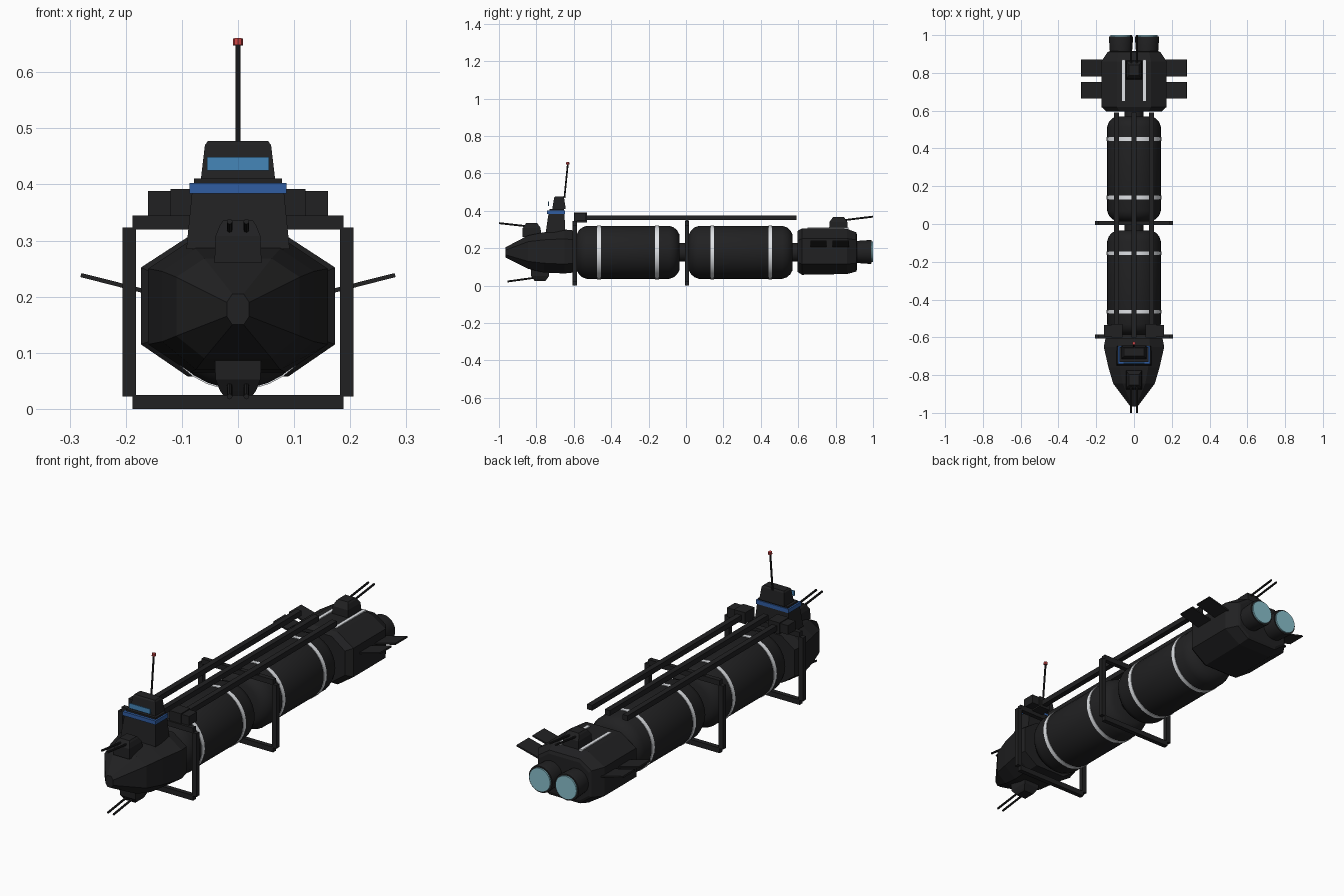
import bpy, bmesh, math
from mathutils import Vector

if "Cube" in bpy.data.objects:
    bpy.data.objects.remove(bpy.data.objects["Cube"])


def material(name, rgb):
    m = bpy.data.materials.new(name)
    m.diffuse_color = (*rgb, 1)
    m.use_nodes = True
    m.node_tree.nodes["Principled BSDF"].inputs["Base Color"].default_value = m.diffuse_color
    return m


DARK = material("dark_hull", (0.015, 0.015, 0.016))
WHITE = material("white_paint", (0.75, 0.77, 0.8))
BLUE = material("blue_trim", (0.03, 0.11, 0.36))
GLASS = material("window_blue", (0.06, 0.24, 0.48))
GLOW = material("engine_glow", (0.25, 0.52, 0.6))
RED = material("red_light", (0.6, 0.06, 0.06))


def finish(name, bm, mat, smooth=False):
    bmesh.ops.recalc_face_normals(bm, faces=bm.faces)
    me = bpy.data.meshes.new(name)
    bm.to_mesh(me)
    bm.free()
    me.materials.append(mat)
    ob = bpy.data.objects.new(name, me)
    bpy.context.collection.objects.link(ob)
    if smooth:
        bpy.ops.object.select_all(action='DESELECT')
        ob.select_set(True)
        bpy.context.view_layer.objects.active = ob
        bpy.ops.object.shade_smooth_by_angle(angle=math.radians(35))
    return ob


def skin(name, rings, mat, smooth=False):
    """Join equal-length rings of points into a capped solid."""
    bm = bmesh.new()
    loops = [[bm.verts.new(p) for p in r] for r in rings]
    n = len(loops[0])
    for a, b in zip(loops, loops[1:]):
        for i in range(n):
            bm.faces.new((a[i], a[(i + 1) % n], b[(i + 1) % n], b[i]))
    bm.faces.new(loops[0])
    bm.faces.new(loops[-1])
    return finish(name, bm, mat, smooth)


def box(name, x, y, z, mat=DARK, top=None):
    """Box from ranges; top = (x range, y range) of the upper face for a taper."""
    tx, ty = top or (x, y)
    ring = lambda x, y, h: [(x[0], y[0], h), (x[1], y[0], h), (x[1], y[1], h), (x[0], y[1], h)]
    return skin(name, [ring(x, y, z[0]), ring(tx, ty, z[1])], mat)


def octagon_hull(name, sections):
    """Sections: y, half width, z low, z high, flat half width, side z low, side z high."""
    rings = []
    for y, w, z0, z1, f, s0, s1 in sections:
        rings.append([(f, y, z0), (w, y, s0), (w, y, s1), (f, y, z1),
                      (-f, y, z1), (-w, y, s1), (-w, y, s0), (-f, y, z0)])
    return skin(name, rings, DARK)


def lathe(name, profile, cx, cz, mat=DARK, n=32):
    """Turn (y, radius) pairs about an axis along y."""
    rings = [[(cx + r * math.cos(2 * math.pi * i / n), y, cz + r * math.sin(2 * math.pi * i / n))
              for i in range(n)] for y, r in profile]
    return skin(name, rings, mat, True)


def rod(name, a, b, r, mat=DARK, n=8):
    a, b = Vector(a), Vector(b)
    q = (b - a).to_track_quat('Z', 'Y')
    ring = [q @ Vector((r * math.cos(2 * math.pi * i / n), r * math.sin(2 * math.pi * i / n), 0)) for i in range(n)]
    return skin(name, [[a + p for p in ring], [b + p for p in ring]], mat, True)


SIDES = (("right", 1), ("left", -1))


def span(s, a, b):
    return tuple(sorted((s * a, s * b)))


# Faceted nose hull
octagon_hull("nose_hull", [
    (-0.965, 0.02, 0.15, 0.205, 0.01, 0.165, 0.19),
    (-0.845, 0.11, 0.09, 0.268, 0.06, 0.13, 0.235),
    (-0.76, 0.135, 0.07, 0.285, 0.075, 0.12, 0.245),
    (-0.65, 0.16, 0.065, 0.30, 0.085, 0.115, 0.25),
    (-0.60, 0.15, 0.07, 0.295, 0.08, 0.12, 0.245)])
lathe("nose_coupling", [(-0.61, 0.09), (-0.56, 0.09)], 0, 0.18)

# Fuel tanks with white bands
for label, y0, y1, bands in (("front", -0.585, -0.035, (-0.465, -0.155)),
                             ("rear", 0.015, 0.57, (0.14, 0.45))):
    ends = [(0, 0.095), (0.012, 0.117), (0.03, 0.133), (0.055, 0.142)]
    prof = [(y0 + d, r) for d, r in ends] + [(y1 - d, r) for d, r in reversed(ends)]
    lathe(label + "_fuel_tank", prof, 0, 0.178)
    for k, y in enumerate(bands):
        lathe(f"{label}_tank_band_{k + 1}", [(y - 0.01, 0.1445), (y + 0.01, 0.1445)], 0, 0.178, WHITE)
lathe("middle_coupling", [(-0.05, 0.05), (0.03, 0.05)], 0, 0.178)
lathe("rear_coupling", [(0.55, 0.05), (0.62, 0.05)], 0, 0.178)

# Support frames around the tanks
for label, y in (("front", -0.595), ("middle", 0.005)):
    yr = (y - 0.011, y + 0.011)
    box(label + "_frame_bottom", (-0.188, 0.188), yr, (0, 0.025))
    box(label + "_frame_top", (-0.188, 0.188), yr, (0.32, 0.345))
    for side, s in SIDES:
        box(f"{label}_frame_post_{side}", span(s, 0.182, 0.206), yr, (0.022, 0.323))

# Long roof rails and their front housings
for label, x in (("left", -0.093), ("centre", 0), ("right", 0.093)):
    box(label + "_roof_rail", (x - 0.013, x + 0.013), (-0.6, 0.59), (0.35, 0.375))
    box(label + "_rail_foot", (x - 0.013, x + 0.013), (-0.003, 0.013), (0.34, 0.355))
for side, s in SIDES:
    box("rail_housing_" + side, span(s, 0.06, 0.12), (-0.60, -0.53), (0.338, 0.392))
    box("rail_housing_outer_" + side, span(s, 0.12, 0.16), (-0.595, -0.535), (0.345, 0.388))

# Engine block
octagon_hull("engine_block", [
    (0.595, 0.145, 0.075, 0.292, 0.075, 0.125, 0.24),
    (0.62, 0.173, 0.058, 0.306, 0.09, 0.115, 0.252),
    (0.86, 0.173, 0.062, 0.304, 0.09, 0.115, 0.252),
    (0.91, 0.14, 0.075, 0.285, 0.08, 0.12, 0.245),
    (0.915, 0.13, 0.09, 0.27, 0.08, 0.125, 0.235)])
for side, s in SIDES:
    box("roof_stripe_" + side, span(s, 0.048, 0.064), (0.65, 0.87), (0.298, 0.3095), WHITE)
    lathe("engine_nozzle_" + side, [(0.90, 0.058), (0.985, 0.064), (0.993, 0.062)], s * 0.069, 0.18)
    lathe("engine_glow_" + side, [(0.985, 0.055), (1.0, 0.055)], s * 0.069, 0.18, GLOW)
    # Paired side fins, tilted upward
    for label, y0, y1 in (("front", 0.665, 0.752), ("rear", 0.782, 0.872)):
        rings = [[(s * 0.16, y, 0.204), (s * 0.281, y, 0.235), (s * 0.279, y, 0.242), (s * 0.16, y, 0.212)]
                 for y in (y0, y1)]
        skin(f"{label}_fin_{side}", rings, DARK)

# Command tower
box("tower_base", (-0.092, 0.092), (-0.75, -0.645), (0.285, 0.386),
    top=((-0.082, 0.082), (-0.735, -0.65)))
box("tower_blue_band", (-0.086, 0.086), (-0.742, -0.647), (0.384, 0.403), BLUE)
box("tower_deck", (-0.078, 0.078), (-0.73, -0.652), (0.403, 0.411))
box("tower_cabin", (-0.066, 0.066), (-0.715, -0.643), (0.411, 0.47),
    top=((-0.059, 0.059), (-0.705, -0.652)))
box("tower_cabin_roof", (-0.059, 0.059), (-0.705, -0.652), (0.47, 0.477),
    top=((-0.054, 0.054), (-0.70, -0.657)))
box("tower_visor", (-0.055, 0.055), (-0.738, -0.733), (0.425, 0.449), GLASS)
rod("antenna_mast", (0, -0.65, 0.47), (0, -0.632, 0.65), 0.0045)
rod("antenna_light", (0, -0.632, 0.648), (0, -0.631, 0.66), 0.009, RED)


# Twin-gun turrets: d = barrel direction along y, u = up or down
def turret(name, y, z, d, u, tip_y, tip_z):
    base = [[(x, yy, z + u * h) for x, yy in
             ((-w, y - l), (w, y - l), (w, y + l), (-w, y + l))]
            for h, w, l in ((-0.02, 0.042, 0.05), (0.028, 0.04, 0.048), (0.048, 0.032, 0.034), (0.056, 0.026, 0.028))]
    skin(name + "_body", base, DARK)
    for side, s in SIDES:
        rod(f"{name}_barrel_{side}", (s * 0.015, y + d * 0.03, z + u * 0.038), (s * 0.015, tip_y, tip_z), 0.005)


turret("nose_top_turret", -0.825, 0.28, -1, 1, -1.0, 0.334)
turret("nose_bottom_turret", -0.78, 0.08, -1, -1, -0.955, 0.022)
turret("rear_turret", 0.815, 0.312, 1, 1, 1.0, 0.369)
